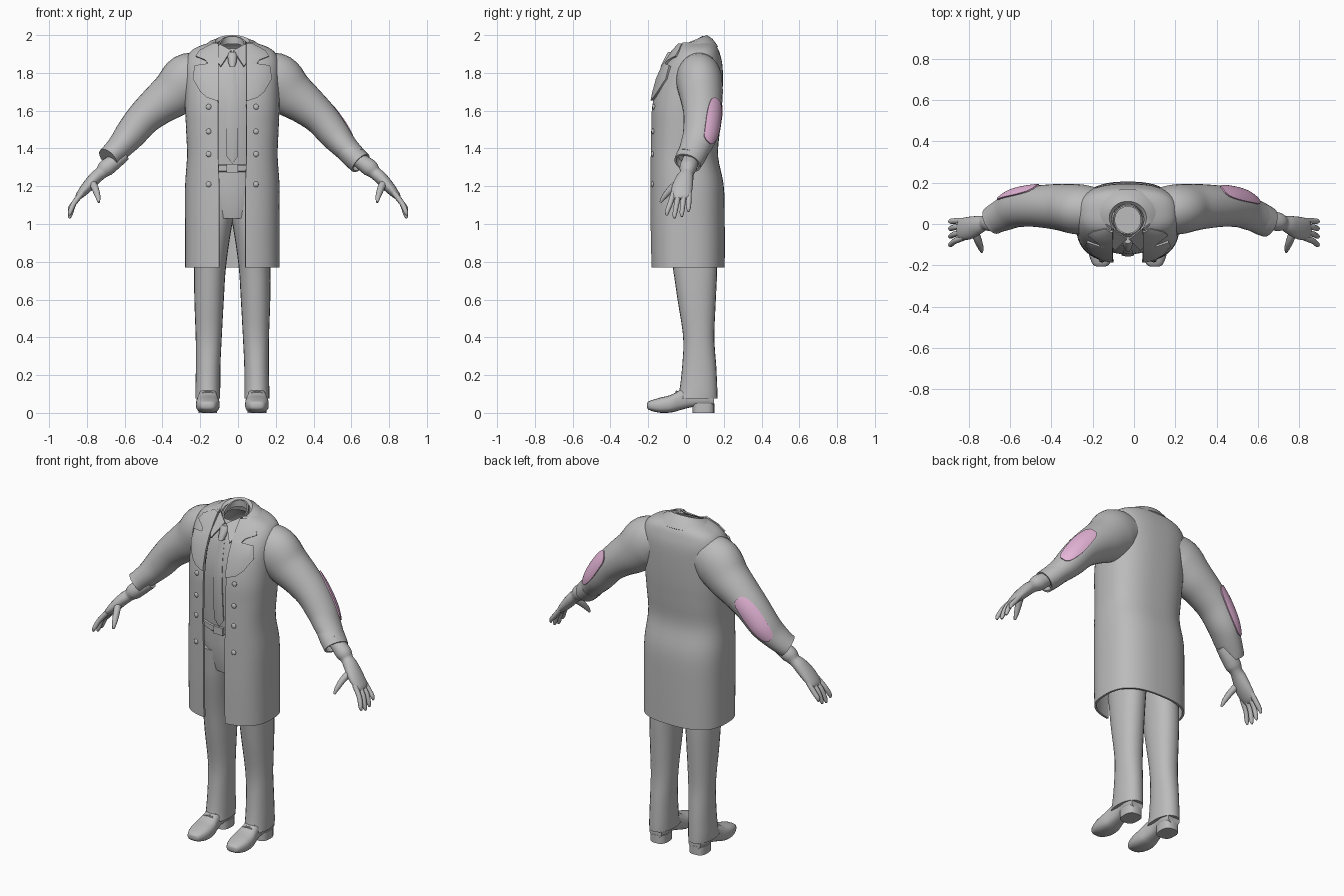
import bpy, bmesh, math
from mathutils import Vector

cube = bpy.data.objects.get("Cube")
if cube:
    bpy.data.objects.remove(cube)

CX = -0.03  # centre line of the body


def material(name, rgb):
    m = bpy.data.materials.new(name)
    m.use_nodes = True
    m.diffuse_color = (*rgb, 1)
    m.node_tree.nodes["Principled BSDF"].inputs["Base Color"].default_value = (*rgb, 1)
    return m


GREY = material("cloth_grey", (0.5, 0.5, 0.5))
PINK = material("patch_pink", (0.8, 0.47, 0.7))


def sample(rows, t):
    """Smooth interpolation through rows of numbers, t from 0 to 1."""
    f = min(max(t, 0), 1) * (len(rows) - 1)
    i = min(int(f), len(rows) - 2)
    f -= i
    p = [rows[min(max(i + k, 0), len(rows) - 1)] for k in (-1, 0, 1, 2)]
    return [b + 0.5 * f * (c - a + f * (2*a - 5*b + 4*c - d + f * (3*(b - c) + d - a)))
            for a, b, c, d in zip(*p)]


def steps(n):
    return [i / n for i in range(n + 1)]


def loft(name, rings, closed=True, caps=True, thick=0, mirror=None, mat=GREY):
    """Skin a list of point rings; mirror is the x of an optional mirror plane."""
    bm = bmesh.new()
    grid = [[bm.verts.new((p[0] if mirror is None else 2 * mirror - p[0], p[1], p[2]))
             for p in r] for r in rings]
    n = len(grid[0])
    for a, b in zip(grid, grid[1:]):
        for j in range(n if closed else n - 1):
            k = (j + 1) % n
            bm.faces.new((a[j], a[k], b[k], b[j]))
    if closed and caps:
        bm.faces.new(grid[0])
        bm.faces.new(grid[-1])
    bmesh.ops.recalc_face_normals(bm, faces=bm.faces)
    if thick:
        bmesh.ops.solidify(bm, geom=bm.faces[:], thickness=thick)
        bmesh.ops.recalc_face_normals(bm, faces=bm.faces)
    me = bpy.data.meshes.new(name)
    bm.to_mesh(me)
    bm.free()
    me.materials.append(mat)
    ob = bpy.data.objects.new(name, me)
    bpy.context.collection.objects.link(ob)
    return ob


def spow(v, e):
    return math.copysign(abs(v) ** e, v)


def level(z, w, yf, yb, x=CX, p=2.0, gap=0, tilt=0, n=40):
    """Horizontal superellipse, starting at the front; gap leaves the front open."""
    a0 = math.asin((gap / w) ** (p / 2)) if gap else 0
    c, d, pts = (yf + yb) / 2, (yb - yf) / 2, []
    for i in range(n + 1 if gap else n):
        a = a0 + (2 * math.pi - 2 * a0) * i / n
        y = c - d * spow(math.cos(a), 2 / p)
        pts.append((x + w * spow(math.sin(a), 2 / p), y, z + tilt * (y - c)))
    return pts


def tube_point(rows, t, a, grow=0.0):
    """Point on a tube along rows of (x, y, z, radius, depth radius)."""
    x, y, z, ru, rv = sample(rows, t)
    tan = Vector(sample(rows, t + 0.02)[:3]) - Vector(sample(rows, t - 0.02)[:3])
    tan.normalize()
    v = Vector((0, 1, 0))
    v = (v - tan * v.dot(tan)).normalized()
    u = tan.cross(v)
    return Vector((x, y, z)) + u * (ru + grow) * math.cos(a) + v * (rv + grow) * math.sin(a)


def tube(name, rows, n=20, around=20, **kw):
    return loft(name, [[tube_point(rows, t, 2 * math.pi * i / around) for i in range(around)]
                       for t in steps(n)], **kw)


def front_y(rows, x, z, p):
    """Front surface of a body made of (z, w, yf, yb, ...) rows."""
    lo, hi = rows[0][0], rows[-1][0]
    z = min(max(z, lo), hi)
    for a, b in zip(rows, rows[1:]):
        if a[0] <= z <= b[0]:
            f = (z - a[0]) / (b[0] - a[0])
            w, yf, yb = [a[k] + f * (b[k] - a[k]) for k in (1, 2, 3)]
            q = max(0, 1 - abs((x - CX) / w) ** p) ** (1 / p)
            return (yf + yb) / 2 - (yb - yf) / 2 * q


# Long open coat: z, half width, front, back, half gap
COAT = [(0.77, .25, -.185, .205, .07), (1.0, .25, -.19, .205, .07), (1.2, .25, -.19, .2, .07),
        (1.36, .24, -.19, .17, .075), (1.5, .245, -.187, .18, .075), (1.62, .25, -.182, .19, .075),
        (1.75, .25, -.155, .195, .08), (1.84, .25, -.115, .193, .08), (1.9, .232, -.075, .18, .08),
        (1.935, .19, -.05, .165, .08), (1.96, .12, -.03, .14, .078)]
COAT_P = 2.6
loft("coat", [level(z, w, f, b, p=COAT_P, gap=g, n=56)
              for z, w, f, b, g in (sample(COAT, t) for t in steps(44))],
     closed=False, thick=0.012)

# Coat collar wrapped round the back of the neck
collar = []
for z, w, f, b, tilt in ((1.955, .078, -.05, .095, .4), (1.968, .09, -.05, .11, .4),
                         (1.966, .12, -.055, .14, .15), (1.94, .155, -.06, .17, 0)):
    collar.append(level(z, w, f, b, gap=w * 0.75, tilt=tilt))
loft("coat_collar", collar, closed=False, thick=0.01)

# Notched lapels: z, distance of outer edge from the centre line
LAPEL = [(1.655, .09), (1.67, .135), (1.70, .17), (1.77, .21), (1.84, .2), (1.85, .13),
         (1.87, .145), (1.89, .195), (1.92, .175), (1.955, .11)]
for side, label in ((1, "left"), (-1, "right")):
    rings = []
    for z, out in LAPEL:
        xs = [CX + side * (0.074 + (out - 0.074) * k) for k in steps(6)]
        rings.append([(x, front_y(COAT, x, z, COAT_P) - 0.016, z) for x in xs])
    loft(label + "_lapel", rings, closed=False, thick=0.014)

    # Coat buttons
    for row, z in enumerate((1.62, 1.49, 1.37, 1.21)):
        x = CX + side * 0.125
        bpy.ops.mesh.primitive_uv_sphere_add(segments=12, ring_count=8, radius=0.015,
                                             location=(x, front_y(COAT, x, z, COAT_P), z))
        button = bpy.context.object
        button.name = f"{label}_button_{row + 1}"
        button.scale.y = 0.6
        button.data.materials.append(GREY)

# Shirt with an open neck
SHIRT = [(1.28, .18, -.125, .13), (1.45, .2, -.14, .14), (1.65, .2, -.147, .15),
         (1.8, .18, -.118, .15), (1.88, .12, -.08, .13), (1.93, .073, -.05, .095)]
loft("shirt", [level(*sample(SHIRT, t)) for t in steps(20)], caps=False)
loft("shirt_neckband", [level(z, w, -.052, .092, tilt=.5)
                        for z, w in ((1.92, .078), (1.958, .07))], caps=False, thick=0.008)
for label, m in (("left", None), ("right", CX)):
    loft(label + "_shirt_collar_point",
         [[(CX + .006, -.075, 1.92), (CX + .07, -.025, 1.955)],
          [(CX + .062, -.13, 1.835), (CX + .085, -.1, 1.87)]],
         closed=False, thick=0.008, mirror=m)

# Necktie
tie = []
for z, w in ((1.32, .003), (1.36, .031), (1.48, .031), (1.6, .029), (1.72, .025), (1.84, .016)):
    tie.append([(CX + w * k, front_y(SHIRT, CX, z, 2) - 0.012 + 0.004 * k * k, z)
                for k in (-1, -.5, 0, .5, 1)])
loft("tie", tie, closed=False, thick=0.008)
loft("tie_knot", [level(z, w, y - .02, y + .02, n=12) for z, w, y in
                  ((1.835, .014, -.115), (1.855, .022, -.105), (1.895, .026, -.085), (1.91, .018, -.075))])

# Trousers, belt and buckle
loft("trouser_seat", [level(*r) for r in ((1.03, .13, -.105, .15), (1.1, .175, -.12, .155),
                                          (1.2, .19, -.127, .155), (1.3, .183, -.127, .14))])
loft("belt", [level(z, w, -w * .73, .15) for z, w in ((1.275, .18), (1.28, .187), (1.31, .187), (1.315, .18))])
bpy.ops.mesh.primitive_cube_add(size=1, location=(CX, -.138, 1.295))
buckle = bpy.context.object
buckle.name = "belt_buckle"
buckle.scale = (.06, .015, .045)
buckle.data.materials.append(GREY)

# z, distance from centre line, half width, front, back
LEG = [(.075, .13, .066, -.052, .167), (.12, .13, .066, -.035, .166), (.25, .128, .065, -.02, .16),
       (.4, .125, .069, -.015, .15), (.6, .123, .078, -.045, .158), (.77, .118, .084, -.07, .165),
       (.95, .102, .093, -.1, .16), (1.05, .09, .1, -.11, .15), (1.15, .08, .108, -.118, .148)]
# y, half width, bottom, top
SHOE = [(-.207, .016, .03, .05), (-.195, .04, .015, .062), (-.14, .06, .001, .08), (-.08, .062, .002, .095),
        (-.03, .052, .015, .122), (.03, .046, .03, .14), (.1, .052, .035, .13), (.148, .04, .035, .11)]


def shoe_ring(y, w, lo, hi):
    pts = []
    for i in range(20):
        a = 2 * math.pi * i / 20
        pts.append((CX + .13 + w * spow(math.cos(a), .7), y,
                    (lo + hi) / 2 + (hi - lo) / 2 * spow(math.sin(a), .75)))
    return pts


# Arms: x, y, z, radius, depth radius
SLEEVE = [(.12, .065, 1.79, .12, .11), (.2, .07, 1.76, .145, .122), (.28, .08, 1.69, .126, .115),
          (.36, .085, 1.63, .107, .106), (.44, .085, 1.56, .092, .098), (.51, .075, 1.475, .083, .092),
          (.56, .052, 1.415, .07, .083), (.605, .03, 1.37, .062, .074), (.628, .015, 1.348, .06, .07)]
GLOVE = [(.6, .03, 1.37, .035, .035), (.66, .02, 1.325, .042, .045), (.7, .01, 1.295, .045, .045),
         (.725, .005, 1.27, .034, .036), (.755, -.005, 1.245, .034, .045), (.8, -.02, 1.195, .03, .055),
         (.84, -.025, 1.15, .02, .05), (.853, -.025, 1.133, .01, .035)]
FINGERS = {"index": (-.066, -.1, 1.045), "middle": (-.038, -.06, 1.03),
           "ring": (-.01, -.022, 1.038), "little": (.016, .013, 1.065)}

for label, body_m, hand_m, turn in (("left", None, None, 50), ("right", CX, 0, 68)):
    loft(label + "_trouser_leg",
         [level(z, w, f, b, x=CX + dx, p=2.2, n=24)
          for z, dx, w, f, b in (sample(LEG, t) for t in steps(28))], mirror=body_m)
    loft(label + "_shoe", [shoe_ring(*sample(SHOE, t)) for t in steps(24)], mirror=body_m)
    loft(label + "_shoe_heel", [level(z, .05, .035, .15, x=CX + .13, p=2.8, n=24)
                                for z in (0, .05)], mirror=body_m)
    for k in (0, 1):
        y, z = -.05 + .025 * k, .112 + .012 * k
        tube(f"{label}_lace_{k + 1}", [(CX + .1, y, z - .008, .005, .005), (CX + .13, y, z, .006, .006),
                                       (CX + .16, y, z - .008, .005, .005)], 6, 8, mirror=body_m)

    tube(label + "_sleeve", SLEEVE, 32, 28, mirror=body_m)

    # Elbow patch, laid just above the sleeve surface
    patch = []
    for s in steps(14):
        half = math.radians(34) * (0.35 + 0.65 * math.sin(math.pi * s) ** 0.5)
        patch.append([tube_point(SLEEVE, .42 + .32 * s, math.radians(turn) + half * (2 * k - 1), .007)
                      for k in steps(10)])
    loft(label + "_elbow_patch", patch, closed=False, thick=0.008, mirror=body_m, mat=PINK)

    # Gloved hand
    tube(label + "_glove", GLOVE, 24, 20, mirror=hand_m)
    for finger, (y0, y1, z1) in FINGERS.items():
        tube(f"{label}_{finger}_finger",
             [(.825, y0, 1.165, .014, .015), (.868, (y0 + y1) / 2, 1.11, .014, .014),
              (.888, y1, z1 + .02, .012, .012), (.893, y1, z1, .005, .005)], 12, 10, mirror=hand_m)
    tube(label + "_thumb", [(.775, -.03, 1.225, .02, .02), (.757, -.075, 1.19, .019, .019),
                            (.742, -.115, 1.145, .014, .014), (.737, -.135, 1.115, .006, .006)],
         12, 10, mirror=hand_m)

# Turned-back cuff on the left sleeve
tube("left_cuff", [(.582, .042, 1.388, .064, .078), (.615, .025, 1.355, .064, .078),
                   (.65, .008, 1.322, .062, .074)], 6, 24, caps=False, thick=0.01)

# Smooth shading with sharp creases kept
bpy.ops.object.select_all(action='DESELECT')
for ob in bpy.context.scene.objects:
    if ob.type == 'MESH':
        ob.select_set(True)
        bpy.context.view_layer.objects.active = ob
bpy.ops.object.shade_smooth_by_angle(angle=math.radians(40))
